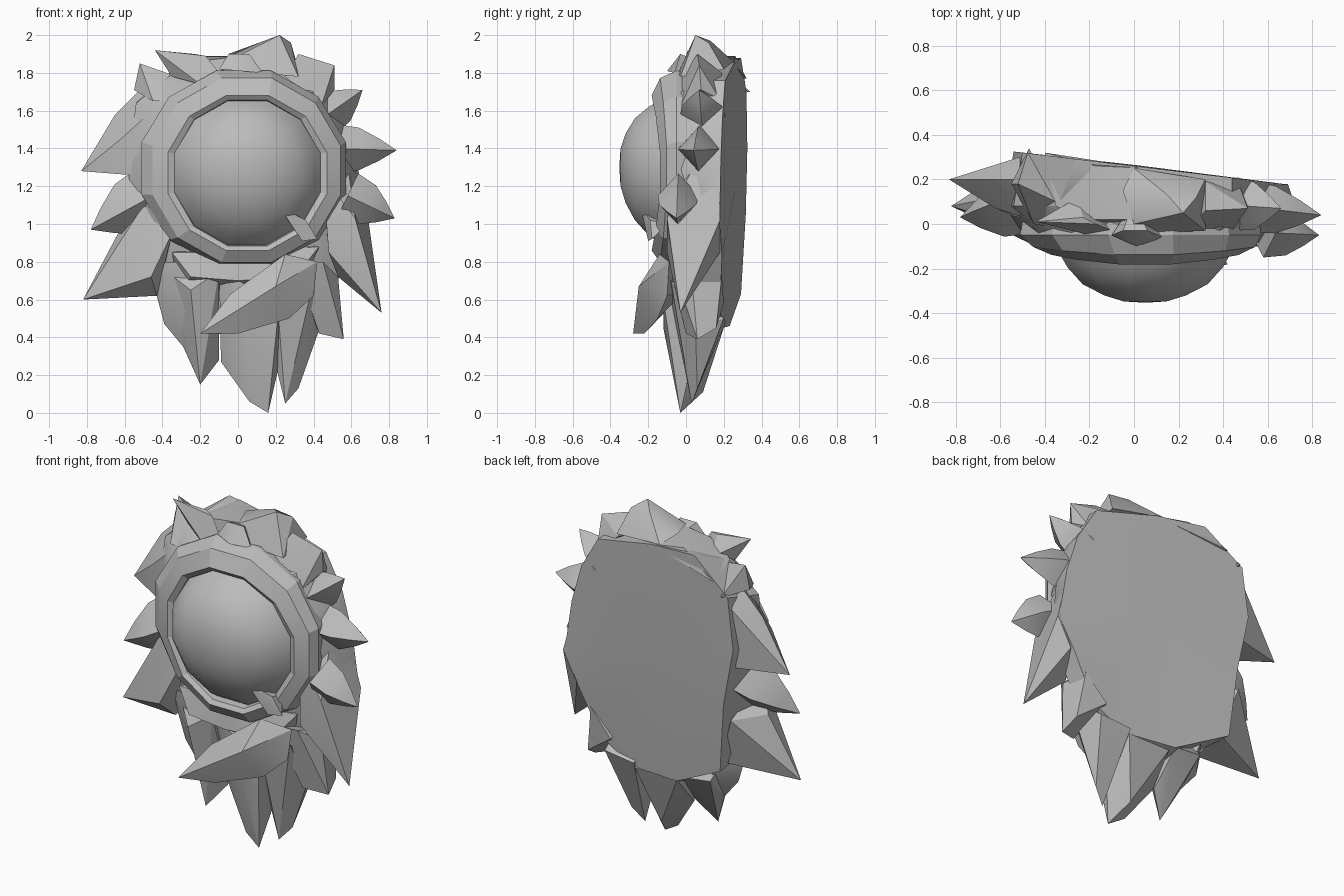
import bpy, bmesh, math
from mathutils import Vector

stone = bpy.data.materials.new("grey stone")
stone.diffuse_color = (0.5, 0.5, 0.5, 1)


def finish(name, bm, angle=30):
    bmesh.ops.recalc_face_normals(bm, faces=bm.faces)
    me = bpy.data.meshes.new(name)
    bm.to_mesh(me)
    bm.free()
    me.materials.append(stone)
    ob = bpy.data.objects.new(name, me)
    bpy.context.collection.objects.link(ob)
    bpy.ops.object.select_all(action='DESELECT')
    ob.select_set(True)
    bpy.context.view_layer.objects.active = ob
    bpy.ops.object.shade_smooth_by_angle(angle=math.radians(angle))
    return ob


def loft(name, loops, start=None, end=None, angle=30):
    """Skin a list of equal loops, closing the ends to single points."""
    bm = bmesh.new()
    rings = [[bm.verts.new(p) for p in loop] for loop in loops]
    n = len(rings[0])
    for a, b in zip(rings, rings[1:]):
        for i in range(n):
            j = (i + 1) % n
            bm.faces.new((a[i], a[j], b[j], b[i]))
    for point, ring in ((start, rings[0]), (end, rings[-1])):
        if point is not None:
            tip = bm.verts.new(point)
            for i in range(n):
                bm.faces.new((ring[i], ring[(i + 1) % n], tip))
    return finish(name, bm, angle)


def hull(name, points, angle=25):
    bm = bmesh.new()
    for p in points:
        bm.verts.new(p)
    bmesh.ops.convex_hull(bm, input=bm.verts)
    loose = [v for v in bm.verts if not v.link_faces]
    bmesh.ops.delete(bm, geom=loose, context='VERTS')
    return finish(name, bm, angle)


def oval(cx, cz, rx, rz, y, bow=0.0, n=12):
    """Oval loop facing front; bow pushes its sides backwards."""
    out = []
    for i in range(n):
        a = math.tau * (i + 0.5) / n
        c = math.cos(a)
        out.append((cx + rx * c, y + bow * c * c, cz + rz * math.sin(a)))
    return out


def tuft(name, root, tip, w, d):
    """Four-sided bulging spike from root to tip."""
    root, tip = Vector(root), Vector(tip)
    deep = Vector((0, 1, 0))
    side = (tip - root).cross(deep).normalized()
    loops = []
    for t, s in ((0, 1.0), (0.4, 0.88), (0.72, 0.46)):
        c = root.lerp(tip, t)
        loops.append([c + side * w * s, c - deep * d * s,
                      c - side * w * s, c + deep * d * s])
    loft(name, loops, root, tip, 25)


# Body: sloping back plate, rim and front circle, loosely outlined
back = [(.44, 1.76), (.56, 1.56), (.63, 1.33), (.68, 1.02), (.58, .83),
        (.44, .57), (.23, .45), (-.10, .46), (-.43, .63), (-.47, 1.05),
        (-.54, 1.40), (-.50, 1.70), (-.26, 1.88), (.05, 1.85)]
rim = [(.44, 1.76), (.56, 1.53), (.62, 1.29), (.65, .98), (.56, .76),
       (.42, .50), (.18, .40), (-.15, .42), (-.42, .64), (-.57, 1.02),
       (-.58, 1.33), (-.54, 1.64), (-.34, 1.80), (.02, 1.87)]
front = []
for x, z in rim:
    v = Vector((x - 0.03, z - 1.28)).normalized() * 0.52
    front.append((0.03 + v.x, -0.06, 1.28 + v.y))
loft("body", [
    [(x, 0.26 - 0.12 * x - 0.12 * max(0, 0.8 - z), z) for x, z in back],
    [(x, 0.08, z) for x, z in rim], front],
    (0, 0.265, 1.2), (0.03, -0.06, 1.28), 30)
hull("chin", [
    (-.35, -.06, .85), (-.25, -.11, .72), (.00, -.12, .70), (.30, -.11, .72),
    (.43, -.05, .88), (.00, -.10, .85), (-.30, .10, .60), (.30, .10, .60),
    (.00, .10, .90)], 40)

# Stepped twelve-sided ring
loft("ring", [
    oval(0.03, 1.295, 0.545, 0.53, 0.03),
    oval(0.03, 1.295, 0.56, 0.535, -0.05),
    oval(0.045, 1.285, 0.515, 0.505, -0.14, 0.04),
    oval(0.05, 1.27, 0.435, 0.425, -0.185, 0.05),
    oval(0.05, 1.27, 0.40, 0.40, -0.165, 0.04),
    oval(0.05, 1.27, 0.39, 0.39, -0.10)], angle=15)

# Smooth dome
loft("dome", [
    oval(0.05, 1.275, 0.405, 0.40, -0.12),
    oval(0.05, 1.28, 0.36, 0.355, -0.195),
    oval(0.05, 1.29, 0.29, 0.28, -0.27),
    oval(0.05, 1.295, 0.19, 0.19, -0.32),
    oval(0.05, 1.30, 0.10, 0.10, -0.347)],
    end=(0.05, -0.353, 1.30), angle=60)

# Chipped splinter across the lower right of the ring
hull("ring_chip", [
    (0.22, -0.24, 1.09), (0.36, -0.19, 1.02), (0.42, -0.18, 0.92),
    (0.34, -0.20, 0.91), (0.36, -0.10, 1.0), (0.27, -0.22, 1.01)])

# Spiky tufts at the sides: root, tip, half width, half depth
tufts = [
    ((0.58, -0.04, 1.15), (0.83, -0.05, 1.03), 0.13, 0.11),
    ((0.50, 0.08, 1.40), (0.84, 0.04, 1.39), 0.13, 0.12),
    ((0.46, 0.09, 1.57), (0.66, 0.07, 1.71), 0.11, 0.12),
    ((-0.45, 0.12, 1.15), (-0.78, 0.03, 0.97), 0.17, 0.16),
]
for i, t in enumerate(tufts, 1):
    tuft(f"side_tuft_{i}", *t)

# Beard of broad locks along the bottom
hull("beard_centre", [
    (.16, -.03, 0), (.06, -.01, .06), (-.09, .05, .27), (.21, .02, .22),
    (.20, .20, .45), (-.08, .20, .45), (.00, -.11, .70), (.22, -.12, .60),
    (.10, -.12, .45), (-.10, -.08, .75), (.10, .09, .11)])
hull("beard_right", [
    (.25, .03, .05), (.32, .06, .13), (.43, .05, .44), (.20, .02, .25),
    (.20, .21, .48), (.40, .20, .50), (.20, -.10, .70), (.40, -.08, .70)])
hull("beard_left", [
    (-.20, -.02, .15), (-.10, .05, .28), (-.29, .05, .35), (-.12, .21, .48),
    (-.30, .20, .50), (-.38, .00, .75), (-.25, -.12, .65), (-.10, -.10, .75)])
hull("beard_far_left", [
    (-.29, .05, .35), (-.39, .06, .47), (-.43, .05, .62), (-.45, .00, .80),
    (-.25, -.08, .80), (-.25, -.06, .50), (-.30, .21, .58)])
hull("beard_far_right", [
    (.56, .06, .39), (.54, .16, .45), (.43, .00, .42), (.53, .03, .72),
    (.30, -.10, .80), (.36, .20, .58), (.50, .19, .73), (.45, -.08, .80)])

# Broad locks on the right and left
hull("right_lock", [
    (.76, -.03, .53), (.69, .18, 1.02), (.63, .17, 1.25), (.58, .05, 1.32),
    (.62, -.10, 1.03), (.48, -.10, .85), (.53, .05, .72), (.60, .18, .85),
    (.45, .18, 1.20), (.45, -.05, 1.25)])
hull("upper_left_lock", [
    (-.83, .20, 1.28), (-.73, .22, 1.40), (-.65, .20, 1.58),
    (-.52, .20, 1.71), (-.40, .00, 1.65), (-.45, .00, 1.25),
    (-.45, .30, 1.27), (-.48, .31, 1.66), (-.62, .07, 1.45)])
hull("lower_left_lock", [
    (-.82, .08, .60), (-.63, .12, .96), (-.50, -.02, 1.10),
    (-.46, -.09, .72), (-.43, .02, .62), (-.35, -.06, .95),
    (-.50, .29, .95), (-.40, .24, .66)])

# Crown of locks across the top
hull("crown_centre", [
    (.22, .05, 2.0), (.28, .12, 1.96), (.15, .13, 1.97), (.00, .00, 1.89),
    (.10, -.04, 1.80), (.32, -.03, 1.78), (.32, .20, 1.82), (.00, .25, 1.86),
    (-.05, .15, 1.90)])
hull("crown_right", [
    (.51, .07, 1.84), (.51, .08, 1.71), (.32, .06, 1.90), (.25, -.02, 1.78),
    (.32, .19, 1.80), (.47, .18, 1.66), (.44, -.03, 1.62)])
hull("crown_left", [
    (-.44, .01, 1.92), (-.23, .03, 1.90), (-.35, .03, 1.78), (-.20, -.05, 1.74),
    (-.17, .00, 1.89), (-.10, -.03, 1.80), (-.25, .12, 1.80)])
hull("crown_back", [
    (-.17, .26, 1.89), (.02, .02, 1.89), (-.22, .02, 1.86), (-.35, .08, 1.80),
    (-.40, .32, 1.77), (.05, .25, 1.85), (-.10, .00, 1.75)])
hull("crown_far_left", [
    (-.52, .18, 1.85), (-.55, .18, 1.71), (-.35, .10, 1.79), (-.45, .00, 1.65),
    (-.35, -.02, 1.65), (-.47, .34, 1.70)])

# Forward-swept lock under the ring, and small crest above it
hull("front_lock", [
    (-.20, -.28, .42), (-.04, -.20, .63), (.25, -.14, .84), (.42, -.09, .80),
    (.40, -.10, .62), (.27, -.15, .50), (.00, -.22, .42), (.20, -.25, .67),
    (.25, .00, .65)])
hull("top_crest", [
    (-.10, -.05, 1.82), (-.05, -.03, 1.90), (.06, -.03, 1.90),
    (.13, -.06, 1.80), (.01, -.10, 1.81), (.00, .10, 1.85)])
